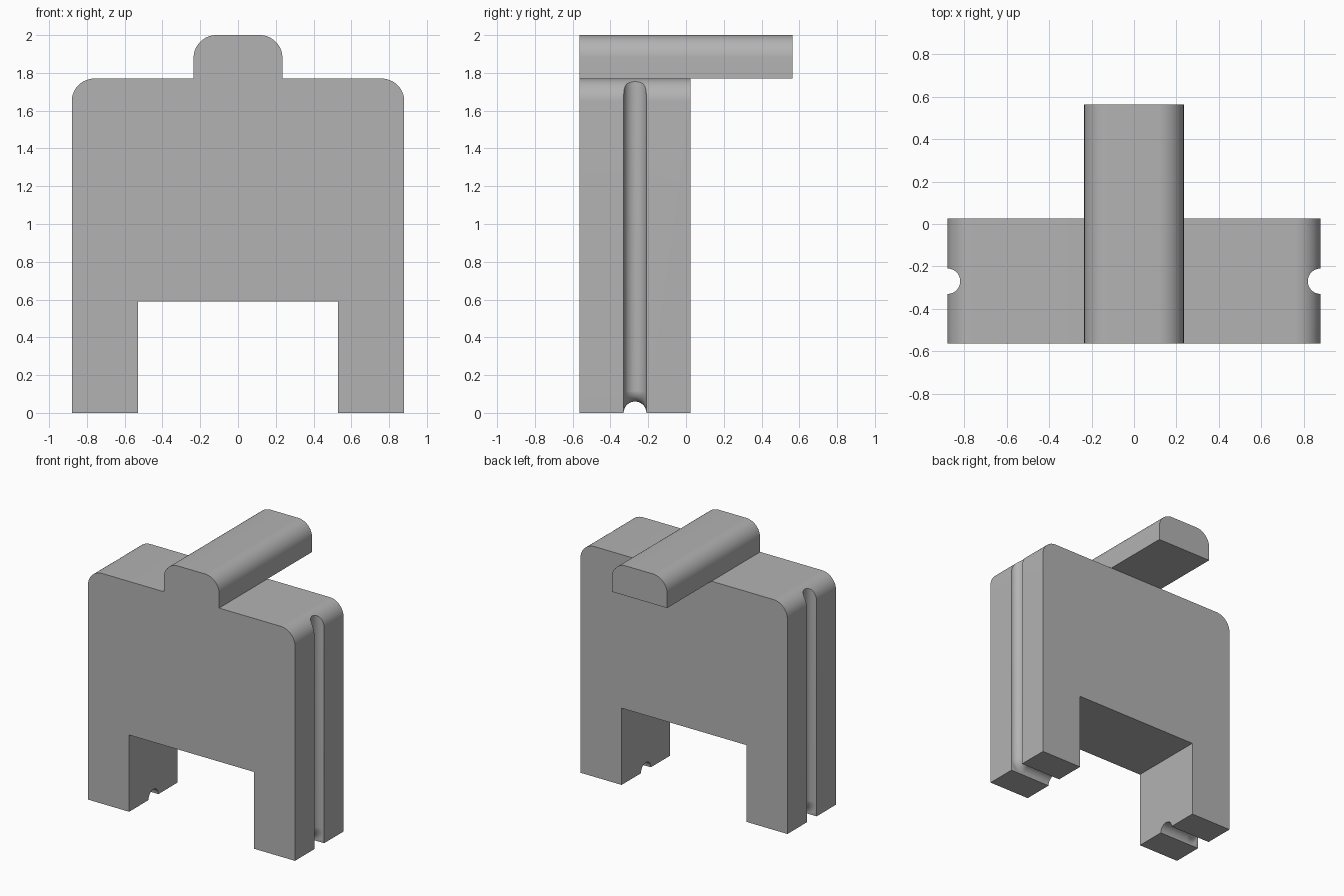
import bpy, bmesh
from math import sin, cos, pi, radians
from mathutils import Vector

cube = bpy.data.objects.get("Cube")
if cube:
    bpy.data.objects.remove(cube, do_unlink=True)

FRONT, BODY_BACK, GRIP_BACK = -0.565, 0.025, 0.565
HALF_W, BODY_H, TOP = 0.88, 1.77, 2.0
LEG_X, ARCH_H = 0.53, 0.59
GRIP_X, ROUND = 0.235, 0.12
GROOVE_Y, GROOVE_R = -0.27, 0.06

grey = bpy.data.materials.new("plain_grey")
grey.use_nodes = True
grey.diffuse_color = (0.45, 0.45, 0.45, 1)
grey.node_tree.nodes["Principled BSDF"].inputs["Base Color"].default_value = (0.45, 0.45, 0.45, 1)


def finish(name, bm):
    bmesh.ops.recalc_face_normals(bm, faces=bm.faces)
    mesh = bpy.data.meshes.new(name)
    bm.to_mesh(mesh)
    bm.free()
    mesh.materials.append(grey)
    obj = bpy.data.objects.new(name, mesh)
    bpy.context.collection.objects.link(obj)
    return obj


def rounded_top(half, height, base, steps=16):
    """Outline from base right, over two rounded shoulders, to base left."""
    arc = [(half - ROUND + ROUND * cos(a), height - ROUND + ROUND * sin(a))
           for a in (i * pi / 2 / steps for i in range(steps + 1))]
    return [(half, base)] + arc + [(-x, z) for x, z in reversed(arc)] + [(-half, base)]


def extrude(name, outline, y0, y1):
    bm = bmesh.new()
    face = bm.faces.new([bm.verts.new((x, y0, z)) for x, z in outline])
    new = bmesh.ops.extrude_face_region(bm, geom=[face])["geom"]
    bmesh.ops.translate(bm, vec=(0, y1 - y0, 0),
                        verts=[v for v in new if isinstance(v, bmesh.types.BMVert)])
    return finish(name, bm)


def tube(name, path, radius, sides=48):
    """Capped tube; path holds centre and in-plane normal pairs."""
    bm = bmesh.new()
    rings = []
    for centre, normal in path:
        c, n = Vector(centre), Vector(normal)
        rings.append([bm.verts.new(c + radius * (n * cos(a) + Vector((0, sin(a), 0))))
                      for a in (2 * pi * i / sides for i in range(sides))])
    for lower, upper in zip(rings, rings[1:]):
        for i in range(sides):
            j = (i + 1) % sides
            bm.faces.new((lower[i], lower[j], upper[j], upper[i]))
    bm.faces.new(rings[0])
    bm.faces.new(rings[-1])
    return finish(name, bm)


def combine(target, tool, operation):
    mod = target.modifiers.new(tool.name, "BOOLEAN")
    mod.object, mod.operation, mod.solver = tool, operation, "EXACT"
    bpy.context.view_layer.objects.active = target
    bpy.ops.object.modifier_apply(modifier=mod.name)
    bpy.data.objects.remove(tool, do_unlink=True)


# Body block with rounded shoulders and an arch between the legs
outline = rounded_top(HALF_W, BODY_H, 0)
outline += [(-LEG_X, 0), (-LEG_X, ARCH_H), (LEG_X, ARCH_H), (LEG_X, 0)]
body = extrude("body", outline, FRONT, BODY_BACK)

# Cord grooves: up each side, under each foot, with a rounded turn between
for s in (1, -1):
    side = [((s * HALF_W, GROOVE_Y, z), (s, 0, 0)) for z in (-0.2, 1.9)]
    foot = [((s * x, GROOVE_Y, 0), (0, 0, 1)) for x in (0.4, 1.1)]
    bend = []
    for i in range(13):
        a = -i * pi / 24
        n = Vector((s * cos(a), 0, sin(a)))
        centre = Vector((s * (HALF_W - ROUND), GROOVE_Y, ROUND)) + n * ROUND
        bend.append((centre, n))
    combine(body, tube("side_groove", side, GROOVE_R), "DIFFERENCE")
    combine(body, tube("foot_groove", foot, GROOVE_R), "DIFFERENCE")
    combine(body, tube("groove_turn", bend, GROOVE_R - 0.0004), "DIFFERENCE")

# Long top bar overhanging the back
bar = extrude("top_bar", rounded_top(GRIP_X, TOP, BODY_H), FRONT, GRIP_BACK)
combine(body, bar, "UNION")

bpy.ops.object.select_all(action="DESELECT")
body.select_set(True)
bpy.context.view_layer.objects.active = body
bpy.ops.object.shade_smooth_by_angle(angle=radians(30))
